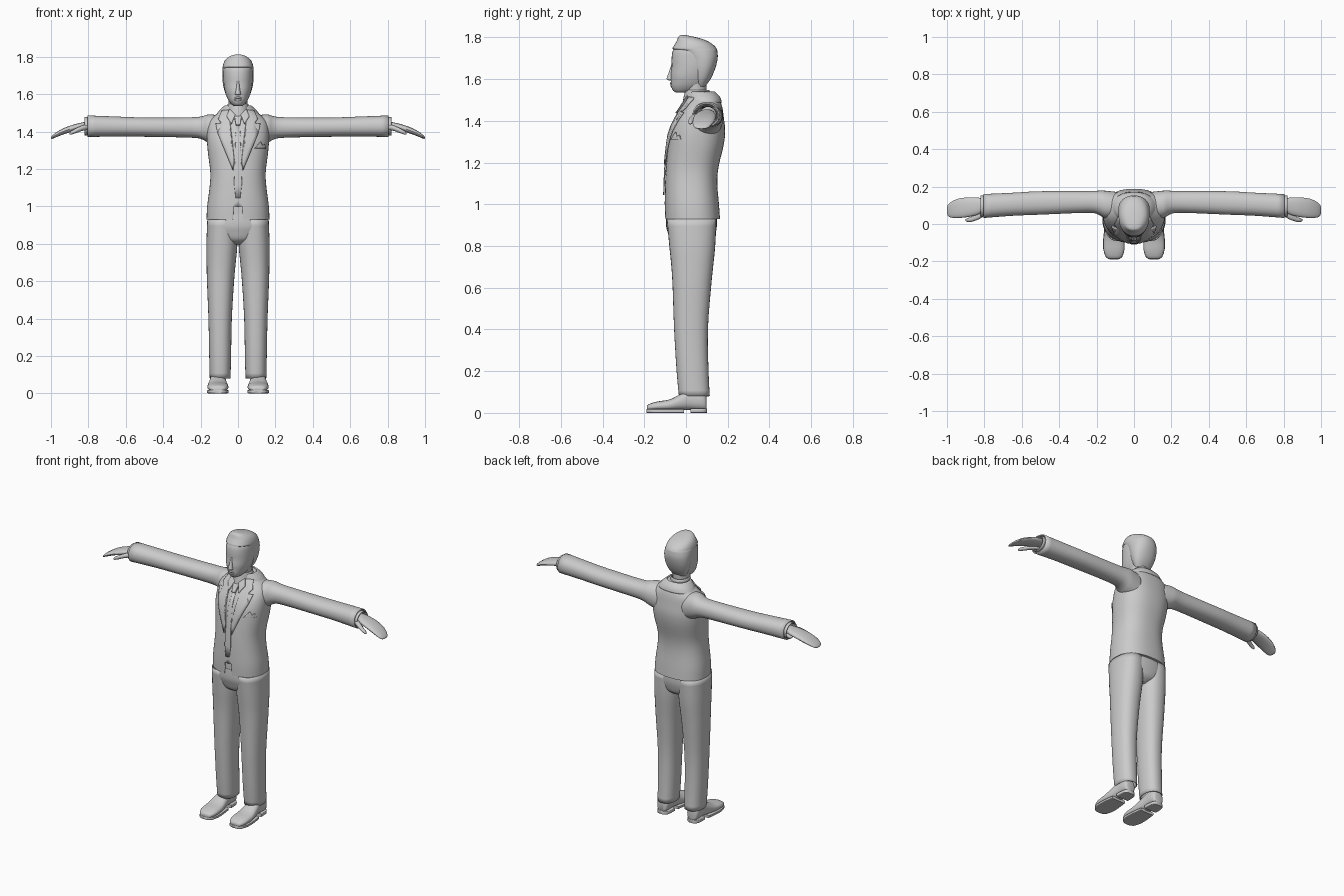
import bpy, bmesh, math
from mathutils import Vector
from mathutils.bvhtree import BVHTree


def finish(name, bm, mirror=False, thick=0, angle=40, offset=-1):
    bmesh.ops.recalc_face_normals(bm, faces=bm.faces)
    me = bpy.data.meshes.new(name)
    bm.to_mesh(me)
    bm.free()
    ob = bpy.data.objects.new(name, me)
    bpy.context.collection.objects.link(ob)
    bpy.ops.object.select_all(action='DESELECT')
    ob.select_set(True)
    bpy.context.view_layer.objects.active = ob
    bpy.ops.object.shade_smooth_by_angle(angle=math.radians(angle))
    if thick:
        m = ob.modifiers.new("thickness", 'SOLIDIFY')
        m.thickness, m.offset = thick, offset
    if mirror:
        ob.modifiers.new("mirror", 'MIRROR')
    return ob


def smooth_rows(rows, steps):
    """Catmull-Rom through the section rows."""
    out = []
    for i in range(len(rows) - 1):
        p0, p1, p2, p3 = (rows[max(i - 1, 0)], rows[i], rows[i + 1], rows[min(i + 2, len(rows) - 1)])
        for s in range(steps):
            t = s / steps
            out.append([0.5 * (2 * b + (c - a) * t + (2 * a - 5 * b + 4 * c - d) * t * t
                               + (3 * b - a - 3 * c + d) * t ** 3)
                        for a, b, c, d in zip(p0, p1, p2, p3)])
    return out + [list(rows[-1])]


def loft(name, axis, rows, n=32, power=2.0, steps=3, caps=True, **kw):
    """Skin rounded sections: each row is (position, min a, max a, min b, max b)."""
    bm = bmesh.new()
    rings = []
    for p, a0, a1, b0, b1 in smooth_rows(rows, steps):
        ring = []
        for k in range(n):
            c, s = math.cos(2 * math.pi * k / n), math.sin(2 * math.pi * k / n)
            a = (a0 + a1) / 2 + (a1 - a0) / 2 * math.copysign(abs(c) ** (2 / power), c)
            b = (b0 + b1) / 2 + (b1 - b0) / 2 * math.copysign(abs(s) ** (2 / power), s)
            ring.append(bm.verts.new({'x': (p, a, b), 'y': (a, p, b), 'z': (a, b, p)}[axis]))
        rings.append(ring)
    for r, q in zip(rings, rings[1:]):
        for k in range(n):
            bm.faces.new((r[k], r[(k + 1) % n], q[(k + 1) % n], q[k]))
    if caps:
        bm.faces.new(rings[0])
        bm.faces.new(rings[-1])
    return finish(name, bm, **kw)


def sym(rows):
    return [(z, -w, w, y0, y1) for z, w, y0, y1 in rows]


# Jacket body
jacket = loft("jacket_body", 'z', sym([
    (.93, .168, -.10, .163), (1.0, .165, -.102, .158), (1.1, .152, -.10, .15),
    (1.18, .148, -.096, .156), (1.28, .160, -.086, .18), (1.35, .166, -.074, .188),
    (1.41, .165, -.048, .182), (1.455, .155, -.018, .176), (1.485, .125, 0, .168),
    (1.505, .10, .012, .158), (1.53, .072, .02, .14)]), n=48, power=2.4)
surface = BVHTree.FromPolygons([v.co.copy() for v in jacket.data.vertices],
                               [list(p.vertices) for p in jacket.data.polygons])

# Opening at the bottom of the jacket front
bm = bmesh.new()
bmesh.ops.create_cube(bm, size=1)
for v in bm.verts:
    v.co = Vector((v.co.x * (.06 if v.co.z < 0 else .045), v.co.y * .06 - .122, v.co.z * .11 + .945))
cutter = finish("hem_cutter", bm)
cutter.hide_render = True
cutter.hide_set(True)
cut = jacket.modifiers.new("front_opening", 'BOOLEAN')
cut.operation, cut.object, cut.solver = 'DIFFERENCE', cutter, 'EXACT'


def panel(name, pts, lift, thick=.006, mirror=False):
    """Flat outline in x, z laid over the jacket front."""
    bm = bmesh.new()
    bm.faces.new([bm.verts.new((x, 0, z)) for x, z in pts])
    bmesh.ops.triangulate(bm, faces=bm.faces)
    bmesh.ops.subdivide_edges(bm, edges=bm.edges, cuts=5, use_grid_fill=True)
    for v in bm.verts:
        hit = surface.ray_cast(Vector((v.co.x, -1, v.co.z)), Vector((0, 1, 0)))[0]
        v.co.y = (hit.y if hit else .05) - lift
    return finish(name, bm, mirror=mirror, thick=thick, offset=0)


# Shirt front, tie, lapels, collar points, pocket square
panel("shirt_front", [(-.05, 1.515), (.05, 1.515), (.018, 1.2), (-.018, 1.2)], .002)
panel("tie_blade", [(-.011, 1.44), (.011, 1.44), (.021, 1.12), (.012, 1.045), (-.012, 1.045), (-.021, 1.12)], .005)
panel("tie_knot", [(-.019, 1.48), (.019, 1.48), (.011, 1.435), (-.011, 1.435)], .013, .014)
panel("lapel", [(.05, 1.515), (.085, 1.51), (.105, 1.465), (.088, 1.443), (.118, 1.44),
                (.108, 1.39), (.026, 1.19), (.02, 1.25)], .008, .008, True)
panel("collar_point", [(.014, 1.49), (.045, 1.52), (.06, 1.48), (.035, 1.44)], .016, .006, True)
panel("pocket_square", [(.09, 1.31), (.12, 1.345), (.13, 1.325), (.142, 1.332), (.147, 1.31)], .004)

# Collars round the neck
loft("jacket_collar", 'z', sym([(1.488, .118, .006, .172), (1.515, .098, .008, .163),
     (1.54, .07, .012, .138)]), power=2.2, caps=False, thick=.008)
loft("shirt_collar", 'z', sym([(1.46, .066, -.022, .12), (1.51, .06, -.012, .118),
     (1.548, .056, -.004, .112)]), caps=False, thick=.006)

# Sleeves and shirt cuffs
loft("sleeve", 'x', [
    (.08, .02, .17, 1.31, 1.485), (.155, .03, .178, 1.338, 1.491), (.19, .05, .178, 1.357, 1.482),
    (.25, .06, .176, 1.367, 1.476), (.5, .05, .175, 1.372, 1.475), (.65, .044, .167, 1.373, 1.48),
    (.805, .032, .16, 1.371, 1.486)], caps=False, thick=.007, mirror=True, power=2.2)
loft("shirt_cuff", 'x', [(.74, .045, .15, 1.383, 1.473), (.78, .042, .15, 1.381, 1.475),
     (.82, .04, .152, 1.379, 1.477)], caps=False, thick=.005, mirror=True)

# Hands
loft("hand", 'x', [
    (.74, .07, .13, 1.41, 1.455), (.80, .065, .135, 1.415, 1.455), (.84, .048, .142, 1.41, 1.447),
    (.89, .037, .142, 1.398, 1.434), (.94, .032, .135, 1.382, 1.414), (.975, .034, .12, 1.368, 1.393),
    (.993, .042, .105, 1.361, 1.378), (1.0, .058, .09, 1.362, 1.369)], n=20, power=2.3, mirror=True)
loft("thumb", 'x', [
    (.79, .05, .085, 1.41, 1.44), (.83, .025, .06, 1.404, 1.433), (.87, .012, .038, 1.39, 1.415),
    (.892, .012, .031, 1.383, 1.402), (.90, .017, .025, 1.384, 1.392)], n=12, mirror=True)

# Trousers
loft("trouser_hips", 'z', sym([(.795, .03, -.03, .09), (.82, .10, -.07, .128), (.86, .155, -.086, .142),
     (.90, .164, -.096, .148), (.96, .158, -.094, .146)]), power=2.4)
loft("trouser_leg", 'z', [
    (.93, .004, .164, -.092, .146), (.8, .003, .169, -.08, .14), (.7, .012, .168, -.07, .13),
    (.6, .021, .166, -.064, .12), (.4, .033, .158, -.057, .105), (.2, .037, .154, -.045, .108),
    (.08, .04, .151, -.034, .114)], power=2.3, caps=False, thick=.006, mirror=True)

# Shoes
loft("shoe_upper", 'y', [
    (-.188, .085, .130, .012, .03), (-.178, .066, .148, .010, .042), (-.14, .052, .162, .010, .054),
    (-.08, .053, .163, .010, .064), (-.03, .060, .156, .012, .088), (.02, .066, .148, .014, .115),
    (.07, .067, .147, .012, .115), (.093, .074, .140, .012, .095), (.099, .09, .125, .014, .075)],
    n=24, power=2.4, mirror=True)


def pad(name, rows):
    """Plan outline rows (y, min x, max x, top z) from the ground up."""
    return loft(name, 'y', [(y, a, b, 0, t) for y, a, b, t in rows], n=24, power=8, steps=2, mirror=True)


pad("shoe_sole", [(-.19, .088, .126, .018), (-.178, .064, .150, .018), (-.13, .050, .165, .018),
                  (-.07, .052, .164, .018), (-.01, .060, .156, .018)])
pad("shoe_heel", [(.022, .063, .151, .022), (.07, .065, .149, .022), (.093, .074, .140, .022),
                  (.101, .09, .125, .022)])

# Neck, head, nose
loft("neck", 'z', sym([(1.45, .056, -.008, .105), (1.52, .05, -.004, .098), (1.6, .054, -.01, .1)]))
loft("head", 'z', sym([
    (1.537, .022, -.05, .01), (1.545, .034, -.062, .05), (1.565, .05, -.071, .088), (1.59, .062, -.072, .106),
    (1.62, .071, -.073, .12), (1.66, .077, -.069, .135), (1.70, .079, -.069, .142),
    (1.74, .077, -.062, .138), (1.77, .06, -.035, .11), (1.785, .03, 0, .07)]), power=2.2)
loft("nose", 'z', sym([(1.594, .010, -.082, -.055), (1.600, .016, -.092, -.055), (1.612, .013, -.090, -.055),
                       (1.645, .008, -.078, -.055), (1.68, .006, -.068, -.055)]), n=12)
loft("mouth", 'z', sym([(1.56, .012, -.070, -.05), (1.568, .022, -.075, -.05), (1.574, .018, -.073, -.05),
                        (1.58, .02, -.077, -.05), (1.588, .01, -.072, -.05)]), n=16)

# Hair, swept up at the forehead
loft("hair", 'z', sym([
    (1.565, .045, .05, .092), (1.60, .066, .035, .118), (1.65, .08, .022, .14), (1.70, .084, .0, .152),
    (1.735, .083, -.04, .15), (1.745, .082, -.064, .147), (1.76, .079, -.058, .136), (1.78, .07, -.046, .108),
    (1.795, .055, -.040, .07), (1.806, .036, -.034, .025), (1.811, .015, -.026, -.002)]), power=2.2)
